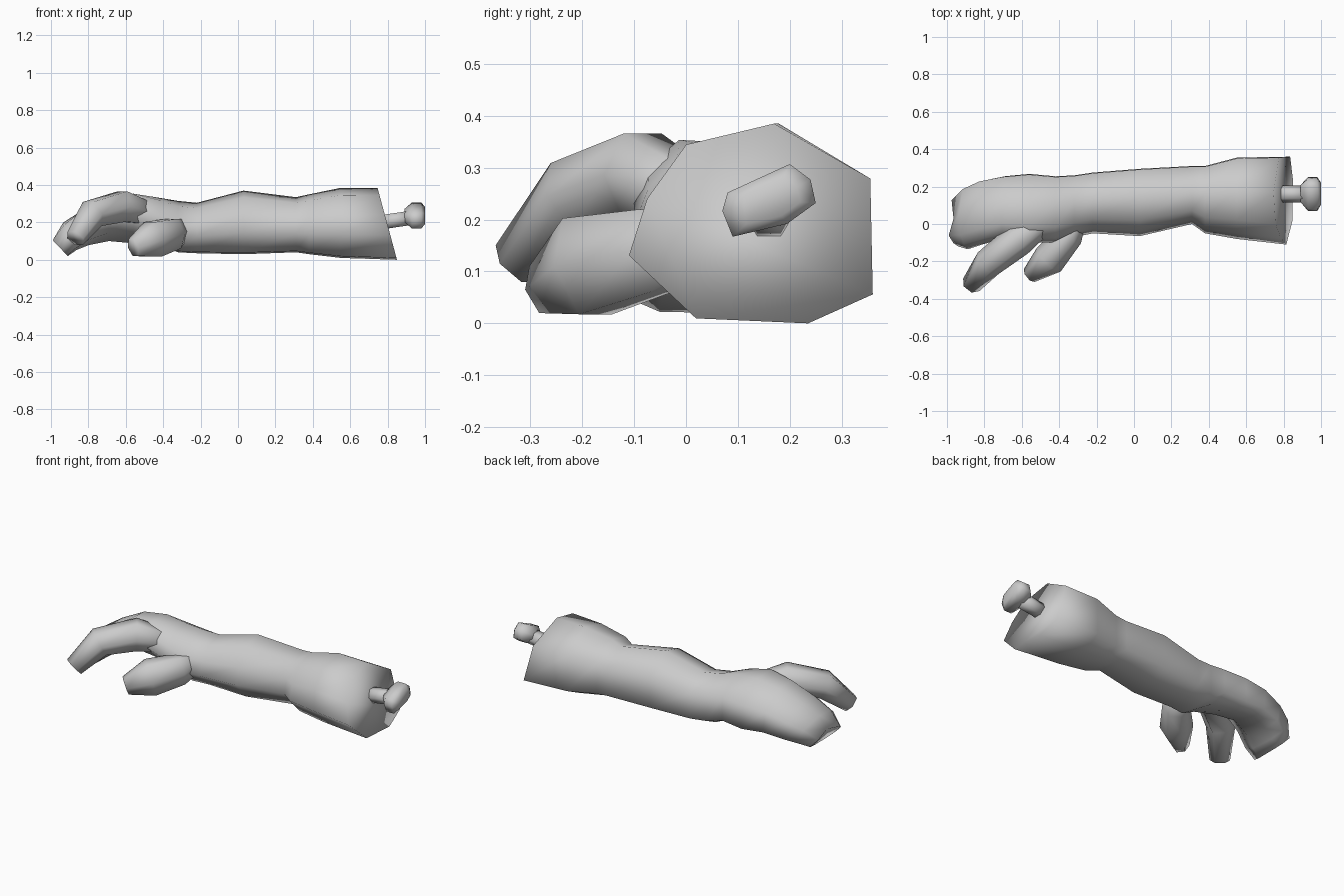
import bpy, bmesh, math
from mathutils import Vector

cube = bpy.data.objects.get("Cube")
if cube:
    bpy.data.objects.remove(cube)

grey = bpy.data.materials.new("plain grey")
grey.use_nodes = True
grey.diffuse_color = (0.6, 0.6, 0.6, 1)
grey.node_tree.nodes["Principled BSDF"].inputs["Base Color"].default_value = (0.6, 0.6, 0.6, 1)


def skin(name, rings):
    """Join a list of point rings into a closed, smooth-shaded tube."""
    bm = bmesh.new()
    loops = [[bm.verts.new(p) for p in ring] for ring in rings]
    n = len(loops[0])
    for a, b in zip(loops, loops[1:]):
        for i in range(n):
            j = (i + 1) % n
            bm.faces.new((a[i], a[j], b[j], b[i]))
    bm.faces.new(loops[0])
    bm.faces.new(loops[-1])
    bmesh.ops.recalc_face_normals(bm, faces=bm.faces)
    for face in bm.faces:
        face.smooth = True
    mesh = bpy.data.meshes.new(name)
    bm.to_mesh(mesh)
    bm.free()
    mesh.materials.append(grey)
    bpy.context.collection.objects.link(bpy.data.objects.new(name, mesh))


def tube(name, stations, sides=6):
    """Tube along a path; each station is a centre, half width and half thickness."""
    pts = [Vector(s[0]) for s in stations]
    rings = []
    for k, (c, w, t) in enumerate(stations):
        along = (pts[min(k + 1, len(pts) - 1)] - pts[max(k - 1, 0)]).normalized()
        side = along.cross(Vector((0, 0, 1))).normalized()
        up = side.cross(along)
        rings.append([pts[k] + side * w * math.cos(a) + up * t * 1.1 * math.sin(a)
                      for a in (math.tau * i / sides for i in range(sides))])
    skin(name, rings)


# Forearm, palm and joined outer fingers:
# x, y range, z range, sideways slope and forward lean of each section
section = [(-1, -.32), (-.45, -.95), (.47, -1), (1, -.71),
           (.98, .45), (.19, 1), (-.53, .79), (-.85, .25)]
arm = [(.82, -.11, .36, 0, .385, 0, 0), (.55, -.08, .355, .01, .385, 0, 0),
       (.38, -.05, .31, .03, .35, 0, 0), (.31, 0, .31, .04, .335, 0, 0),
       (.03, -.065, .295, .03, .37, 0, 0), (-.22, -.05, .275, .035, .305, 0, 0),
       (-.32, -.07, .26, .04, .315, 0, 0), (-.42, -.1, .255, .09, .335, -.1, 0),
       (-.56, -.1, .268, .11, .355, -.25, 0), (-.7, -.08, .255, .12, .33, -.25, .01),
       (-.82, -.11, .23, .09, .265, -.15, .02), (-.9, -.135, .19, .055, .2, -.05, .035),
       (-.955, -.12, .13, .02, .115, 0, .045)]
rings = []
for x, y0, y1, z0, z1, slope, lean in arm:
    ring = []
    for u, v in section:
        dy = u * (y1 - y0) / 2
        ring.append(Vector((x - lean * v, (y0 + y1) / 2 + dy,
                            (z0 + z1) / 2 + v * (z1 - z0) / 2 + slope * dy)))
    rings.append(ring)
for p in rings[0]:
    p.x = .85 - .27 * p.z      # slanted cut
rings[-1][5].x += .035         # notch between the fingertips
skin("forearm_and_hand", rings)

# Separate index finger and thumb, rooted inside the palm
tube("index_finger", [((-.42, .05, .23), .05, .05), ((-.62, -.085, .285), .09, .085),
                      ((-.78, -.21, .245), .08, .075), ((-.87, -.325, .115), .055, .05)])
tube("thumb", [((-.29, .05, .17), .04, .05), ((-.345, -.06, .14), .075, .085),
               ((-.455, -.19, .11), .09, .1), ((-.56, -.275, .065), .045, .05)])

# Bone: round shaft ending in a tilted, wide knob
tube("bone_shaft", [((.76, .16, .2), .045, .04), ((.93, .16, .225), .045, .04)])
outline = [(-.095, -.02), (-.075, -.07), (.03, -.045), (.085, -.005),
           (.075, .04), (.035, .07), (-.085, .015)]
knob = [(.89, .5), (.93, 1), (.98, 1), (1, .65)]
skin("bone_knob", [[(x, .165 + y * s, .237 + z * s) for y, z in outline] for x, s in knob])
